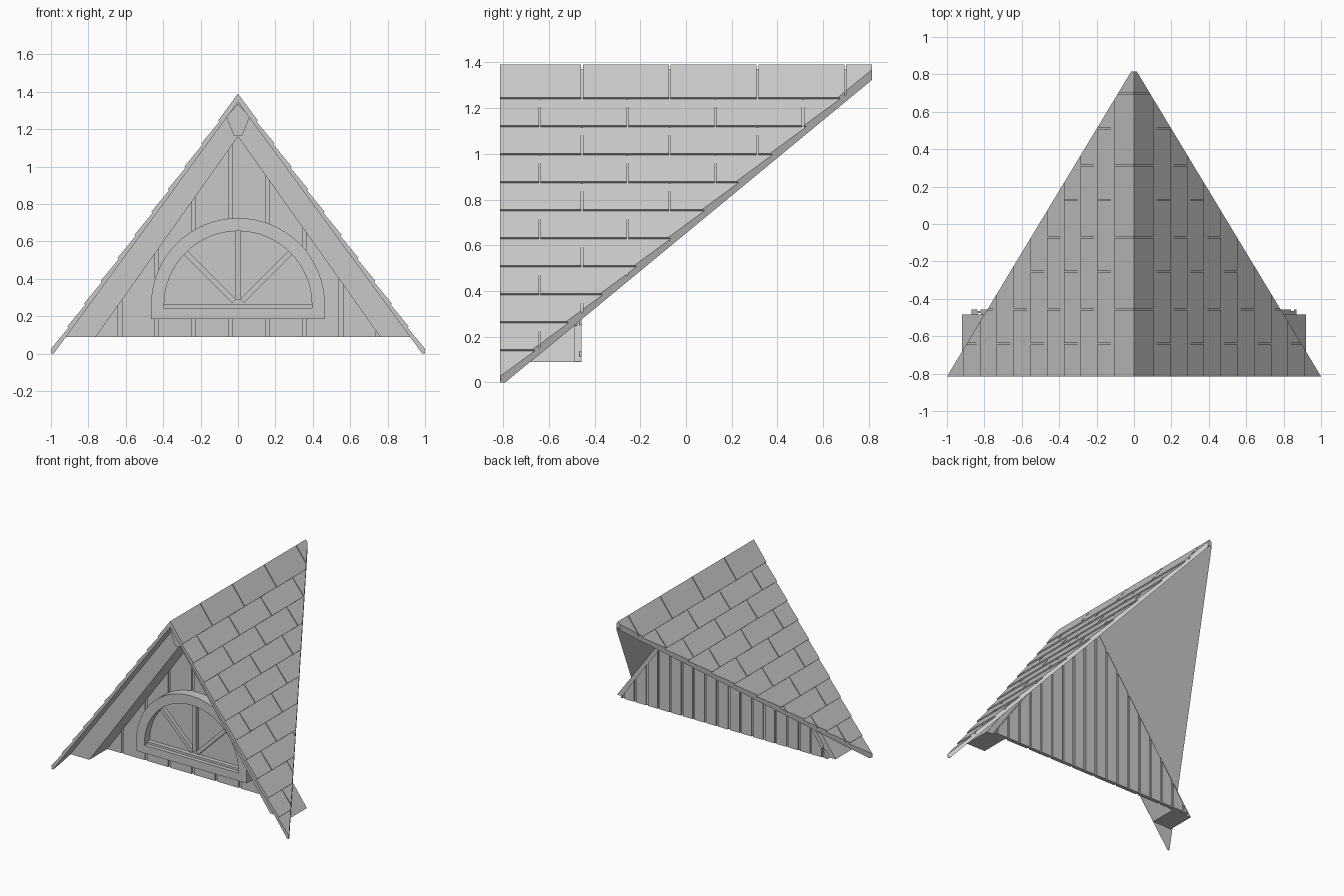
import bpy, bmesh, math
from mathutils import Vector

if "Cube" in bpy.data.objects:
    bpy.data.objects.remove(bpy.data.objects["Cube"])

grey = bpy.data.materials.new("plain_grey")
grey.use_nodes = True
grey.diffuse_color = (0.58, 0.58, 0.58, 1)
grey.node_tree.nodes["Principled BSDF"].inputs["Base Color"].default_value = (0.58, 0.58, 0.58, 1)

FRONT, BACK = -0.815, 0.815
SLOPE = 1.365          # fall per unit of x
UNDER = 1.345          # ridge height of the roof underside
DECK = 1.372           # ridge height of the roof deck
BASE = 0.09            # bottom of the gable


def add_prism(bm, profile, y0, y1):
    """Extrude an (x, z) profile from y0 to y1."""
    a = [bm.verts.new((x, y0, z)) for x, z in profile]
    b = [bm.verts.new((x, y1, z)) for x, z in profile]
    bm.faces.new(a)
    bm.faces.new(b[::-1])
    for i in range(len(a)):
        j = (i + 1) % len(a)
        bm.faces.new((a[j], a[i], b[i], b[j]))


def cut(bm, point, normal):
    """Remove the side the normal points to and cap the opening."""
    geom = bm.verts[:] + bm.edges[:] + bm.faces[:]
    bmesh.ops.bisect_plane(bm, geom=geom, plane_co=point, plane_no=normal, clear_outer=True)
    rim = [e for e in bm.edges if e.is_boundary]
    if rim:
        bmesh.ops.holes_fill(bm, edges=rim, sides=0)


def finish(name, bm, mirror=False):
    bmesh.ops.recalc_face_normals(bm, faces=bm.faces[:])
    mesh = bpy.data.meshes.new(name)
    bm.to_mesh(mesh)
    bm.free()
    mesh.materials.append(grey)
    ob = bpy.data.objects.new(name, mesh)
    bpy.context.collection.objects.link(ob)
    if mirror:
        mod = ob.modifiers.new("Mirror", 'MIRROR')
        mod.use_mirror_merge = False
    return ob


def prism(name, profile, y0, y1, mirror=False):
    bm = bmesh.new()
    add_prism(bm, profile, y0, y1)
    return finish(name, bm, mirror)


def trim_roof(bm):
    """Valley cut in plan, and level cut at the eave."""
    edge = Vector((0.985, FRONT - BACK, 0))
    cut(bm, Vector((0.015, BACK, 0)), Vector((-edge.y, edge.x, 0)))
    cut(bm, Vector((0, 0, 0)), Vector((0, 0, -1)))


# Roof deck
bm = bmesh.new()
add_prism(bm, [(0, DECK), (1.05, DECK - SLOPE * 1.05),
               (1.05, UNDER - SLOPE * 1.05), (0, UNDER)], FRONT, BACK)
trim_roof(bm)
finish("roof_deck", bm, True)

# Tapered shingles in staggered courses
bm = bmesh.new()
ROW, PITCH, GAP, LIFT = 0.1225, 0.384, 0.007, 0.018
for row in range(11):
    low = 1.24 - ROW * row
    high = DECK if row == 0 else low + ROW
    x0, x1 = (DECK - high) / SLOPE, (DECK - low) / SLOPE
    top = LIFT if row == 0 else 0.004
    nx, nz = 0.5, 0.37
    profile = [(x0, high - 0.002), (x0, high + top),
               (x1 + LIFT * nx, low + LIFT * nz), (x1, low - 0.002)]
    y = (-0.455 if row % 2 == 0 else -0.64) - PITCH
    while y < BACK:
        a, b = max(y + GAP / 2, FRONT), min(y + PITCH - GAP / 2, BACK)
        if b > a:
            add_prism(bm, profile, a, b)
        y += PITCH
trim_roof(bm)
finish("shingles", bm, True)

# Deep rake beams with square feet
prism("rake_beam", [(0, UNDER), ((UNDER - BASE) / SLOPE, BASE), (0.76, BASE), (0, 1.16)],
      -0.70, -0.485, True)

# Keystone at the peak
prism("keystone", [(0, 1.335), (0.062, 1.265), (0.022, 1.163),
                   (-0.022, 1.163), (-0.062, 1.265)], -0.725, -0.60)


def gable_strip(bm, x0, x1, y0, y1):
    """Upright board whose head follows the roof pitch."""
    half = 0.87
    x0, x1 = max(x0, -half), min(x1, half)
    if x1 - x0 < 0.005:
        return
    heads = [x1] + ([0] if x0 < 0 < x1 else []) + [x0]
    profile = [(x0, BASE), (x1, BASE)]
    profile += [(x, BASE + (half - abs(x)) * 1.4 + 0.002) for x in heads]
    add_prism(bm, profile, y0, y1)


# Gable wall, with board siding on both faces
bm = bmesh.new()
gable_strip(bm, -1, 1, -0.476, -0.466)
finish("gable_wall", bm)

bm = bmesh.new()
for i in range(-5, 6):
    x = -0.04 + i * 0.197
    gable_strip(bm, x + 0.01, x + 0.187, -0.486, -0.476)
finish("front_siding", bm)

bm = bmesh.new()
for i in range(-9, 10):
    x = -0.04 + i * 0.0985
    gable_strip(bm, x + 0.008, x + 0.0905, -0.466, -0.457)
finish("back_siding", bm)

# Half-round window
CENTRE, OUTER, INNER, SILL = 0.26, 0.465, 0.395, 0.185


def arc(radius, steps=32):
    return [(radius * math.cos(math.pi * i / steps),
             CENTRE + radius * math.sin(math.pi * i / steps)) for i in range(steps + 1)]


frame = [(OUTER, SILL)] + arc(OUTER) + [(-OUTER, SILL), (-INNER, SILL)]
frame += arc(INNER)[::-1] + [(INNER, SILL)]
ob = prism("window_frame", frame, -0.56, -0.48)
bpy.context.view_layer.objects.active = ob
ob.select_set(True)
bpy.ops.object.shade_smooth_by_angle(angle=math.radians(30))
ob.select_set(False)

prism("window_sill", [(-INNER, SILL), (INNER, SILL), (INNER, 0.245), (-INNER, 0.245)],
      -0.56, -0.48)
prism("window_bottom_rail", [(-INNER, 0.245), (INNER, 0.245), (INNER, 0.262), (-INNER, 0.262)],
      -0.53, -0.48)
prism("window_pane", arc(INNER + 0.005), -0.497, -0.48)

# Glazing bars fanning from the centre
bm = bmesh.new()
for degrees in (45, 90, 135):
    a = math.radians(degrees)
    along, side = Vector((math.cos(a), math.sin(a))), Vector((-math.sin(a), math.cos(a))) * 0.014
    start = Vector((0, CENTRE)) + along * 0.03
    end = Vector((0, CENTRE)) + along * (INNER + 0.003)
    add_prism(bm, [start - side, end - side, end + side, start + side], -0.525, -0.49)
finish("glazing_bars", bm)
